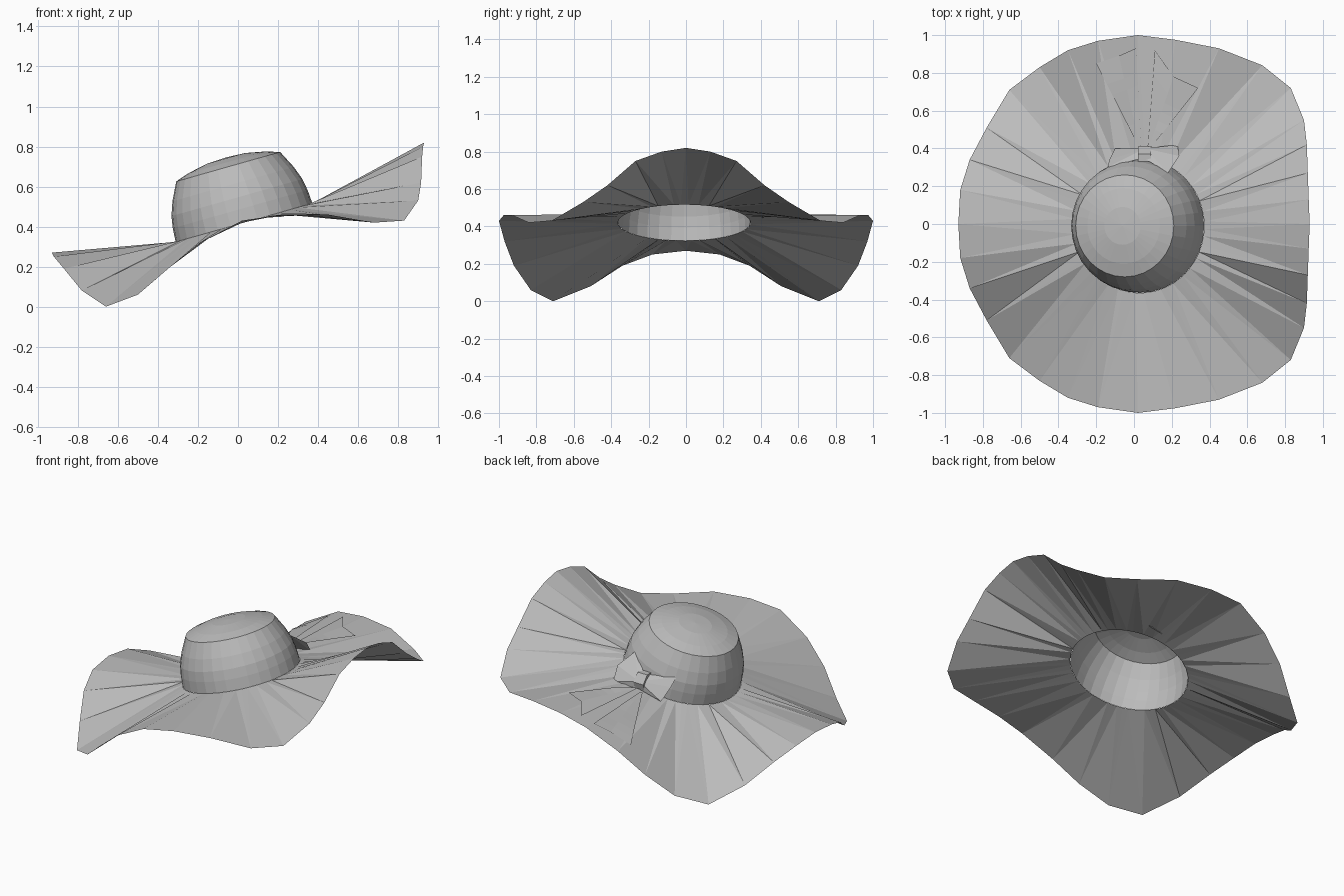
import bpy, bmesh, math, random
from mathutils import Matrix, Vector
from mathutils.bvhtree import BVHTree

random.seed(4)
cube = bpy.data.objects.get("Cube")
if cube:
    bpy.data.objects.remove(cube)

grey = bpy.data.materials.new("felt grey")
grey.use_nodes = True
colour = (0.5, 0.5, 0.5, 1)
grey.diffuse_color = colour
grey.node_tree.nodes["Principled BSDF"].inputs["Base Color"].default_value = colour


def add_object(name, bm):
    mesh = bpy.data.meshes.new(name)
    bm.to_mesh(mesh)
    bm.free()
    mesh.materials.append(grey)
    obj = bpy.data.objects.new(name, mesh)
    bpy.context.collection.objects.link(obj)
    return obj


# Crown and brim opening share one tilted frame
BASE_RADIUS = 0.355
tilt = Matrix.Translation((0.03, -0.01, 0.42)) @ Matrix.Rotation(math.radians(-15.8), 4, "Y")


def ring_point(angle, radius, height):
    return tilt @ Vector((radius * math.cos(angle), radius * math.sin(angle), height))


# Crown: turned profile, bulging wall, crisp shoulder, shallow dome
profile = [(BASE_RADIUS, 0), (0.35, 0.07), (0.34, 0.13), (0.315, 0.2), (0.27, 0.29),
           (0.2, 0.313), (0.1, 0.333)]
SIDES = 32
bm = bmesh.new()
rings = [[bm.verts.new(ring_point(math.tau * i / SIDES, r, h)) for i in range(SIDES)]
         for r, h in profile]
for low, high in zip(rings, rings[1:]):
    for i in range(SIDES):
        j = (i + 1) % SIDES
        bm.faces.new((low[i], low[j], high[j], high[i]))
apex = bm.verts.new(ring_point(0, 0, 0.338))
for i in range(SIDES):
    bm.faces.new((rings[-1][i], rings[-1][(i + 1) % SIDES], apex))
add_object("crown", bm)

# Brim: half of the wavy edge, mirrored front to back
half_edge = [(.93, 0, .82), (.925, .13, .8), (.92, .27, .75), (.915, .42, .62), (.9, .55, .53),
             (.83, .72, .43), (.68, .84, .42), (.45, .93, .46), (.22, .975, .46),
             (.02, 1, .43), (-.19, .97, .32), (-.35, .92, .19), (-.5, .83, .06),
             (-.66, .71, 0), (-.78, .51, .08), (-.87, .34, .19), (-.92, .18, .25),
             (-.93, 0, .27)]
edge = [Vector(p) for p in half_edge]
edge += [Vector((p.x, -p.y, p.z)) for p in edge[-2:0:-1]]
rim_points = []
for i, p in enumerate(edge):
    rim_points += [p, p.lerp(edge[(i + 1) % len(edge)], random.uniform(0.3, 0.7))]

bm = bmesh.new()
count = len(rim_points)
rim, inner = [], []
for i, p in enumerate(rim_points):
    local = tilt.inverted() @ p
    angle = math.atan2(local.y, local.x) + (random.uniform(-0.03, 0.03) if i else 0)
    rim.append(bm.verts.new(p))
    inner.append(bm.verts.new(ring_point(angle, BASE_RADIUS, 0)))
for i in range(count):
    j = (i + 1) % count
    if i % 2:
        bm.faces.new((inner[i], rim[i], rim[j]))
        bm.faces.new((inner[i], rim[j], inner[j]))
    else:
        bm.faces.new((inner[i], rim[i], inner[j]))
        bm.faces.new((rim[i], rim[j], inner[j]))
brim_surface = BVHTree.FromBMesh(bm)
add_object("brim", bm)


# Bow: two flared loops and a knot, leaning on the back of the crown
def add_hull(name, points):
    bm = bmesh.new()
    for p in points:
        bm.verts.new(p)
    bmesh.ops.convex_hull(bm, input=bm.verts[:])
    return add_object(name, bm)


knot_side = [(0.05, 0.35, 0.52), (0.06, 0.4, 0.49), (0.06, 0.4, 0.44)]
add_hull("bow_left_loop", knot_side + [(0.18, 0.27, 0.6), (0.24, 0.36, 0.53), (0.23, 0.42, 0.45)])
add_hull("bow_right_loop", knot_side + [(-0.14, 0.3, 0.53), (-0.13, 0.34, 0.48), (-0.1, 0.4, 0.4)])
add_hull("bow_knot", [(x, y, z) for x in (0.02, 0.09)
                      for y, z in ((0.33, 0.53), (0.37, 0.53), (0.41, 0.48), (0.4, 0.44))])


# Ribbon tails: notched strips draped over the brim
def add_tail(name, start, tip_a, notch, tip_b, steps=8):
    bm = bmesh.new()
    rows = []
    for k in range(steps + 1):
        row = []
        for end in (tip_a, notch, tip_b):
            flat = Vector(start).lerp(Vector(end), 0.06 + 0.94 * k / steps)
            hit = brim_surface.ray_cast(Vector((flat.x, flat.y, 2)), Vector((0, 0, -1)))[0]
            row.append(bm.verts.new((flat.x, flat.y, (hit.z if hit else 0.45) + 0.008)))
        rows.append(row)
    for a, b in zip(rows, rows[1:]):
        for i in range(2):
            bm.faces.new((a[i], a[i + 1], b[i + 1], b[i]))
    bmesh.ops.recalc_face_normals(bm, faces=bm.faces[:])
    if bm.faces[:][0].normal.z < 0:
        bmesh.ops.reverse_faces(bm, faces=bm.faces[:])
    return add_object(name, bm)


add_tail("left_ribbon_tail", (0.07, 0.38), (0.34, 0.72), (0.21, 0.78), (0.11, 0.92))
add_tail("right_ribbon_tail", (0.04, 0.38), (0.01, 0.93), (-0.08, 0.89), (-0.2, 0.85))
